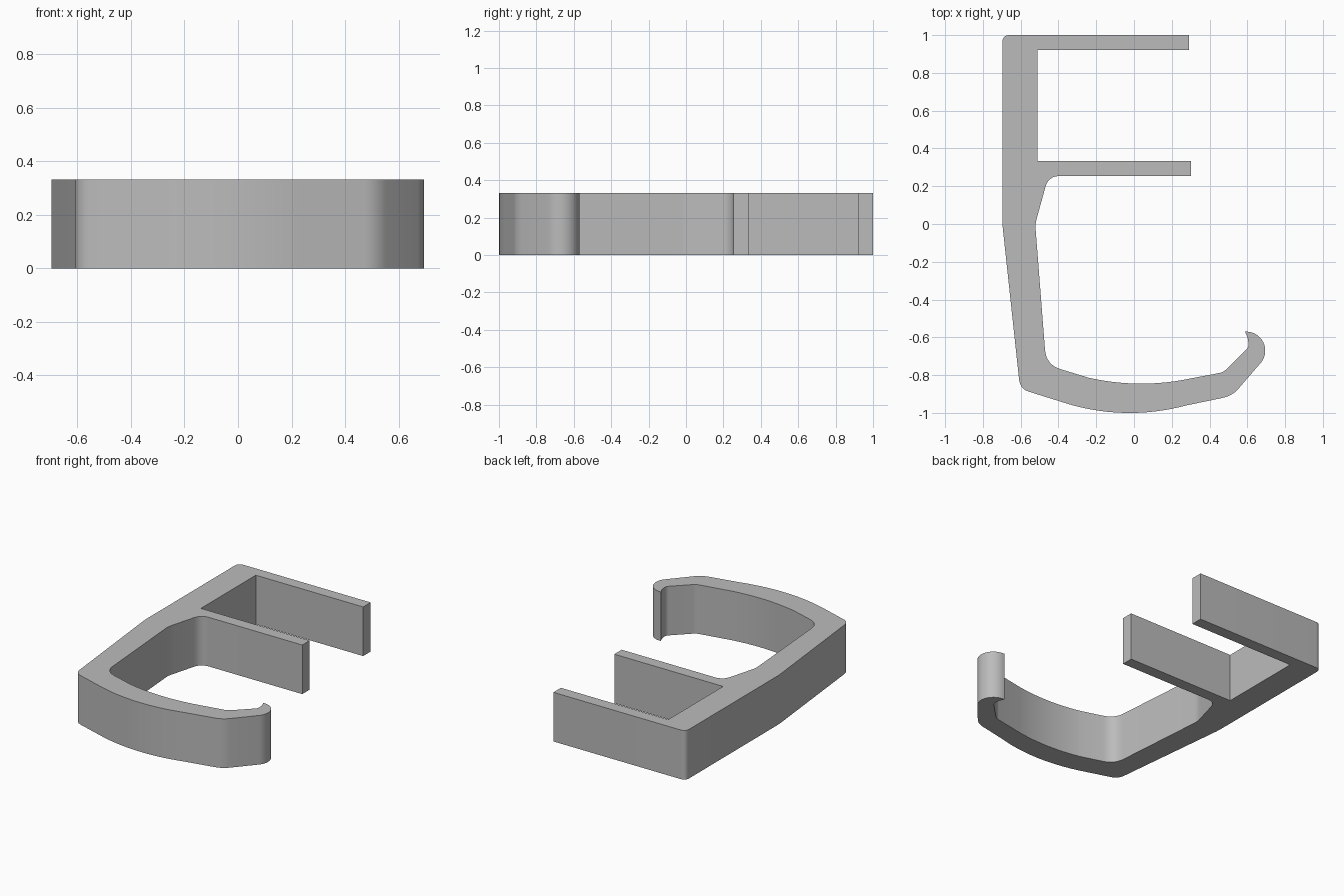
import bpy
import bmesh
import math
from mathutils import Vector

HEIGHT = 0.332

cube = bpy.data.objects.get("Cube")
if cube:
    bpy.data.objects.remove(cube, do_unlink=True)


def arc(a, b, c, steps):
    """Points on the circle from a through b to c."""
    a, b, c = Vector(a), Vector(b), Vector(c)
    d = 2 * (a.x * (b.y - c.y) + b.x * (c.y - a.y) + c.x * (a.y - b.y))
    aa, bb, cc = a.dot(a), b.dot(b), c.dot(c)
    mid = Vector(((aa * (b.y - c.y) + bb * (c.y - a.y) + cc * (a.y - b.y)) / d,
                  (aa * (c.x - b.x) + bb * (a.x - c.x) + cc * (b.x - a.x)) / d))
    r = (a - mid).length
    start = math.atan2(a.y - mid.y, a.x - mid.x)
    sweep = (math.atan2(c.y - mid.y, c.x - mid.x) - start) % math.tau
    if d < 0:
        sweep -= math.tau
    angles = [start + sweep * i / steps for i in range(steps + 1)]
    return [(mid.x + r * math.cos(t), mid.y + r * math.sin(t), 0) for t in angles]


def round_corners(points, steps=8):
    """Replace each corner (x, y, cut) by a curve starting cut away from it."""
    outline = []
    for i, (x, y, cut) in enumerate(points):
        p = Vector((x, y))
        if not cut:
            outline.append(p)
            continue
        before = Vector(points[i - 1][:2])
        after = Vector(points[(i + 1) % len(points)][:2])
        a = p + (before - p).normalized() * cut
        b = p + (after - p).normalized() * cut
        for k in range(steps + 1):
            t = k / steps
            outline.append(a * (1 - t) ** 2 + p * 2 * t * (1 - t) + b * t * t)
    return outline


# Back plate, outer side
profile = [(-0.697, 1, 0.04), (-0.697, 0, 0.03), (-0.603, -0.873, 0.05)]
# Bowed hook, outer side and curled tip
profile += arc((-0.38, -0.943), (0, -1), (0.27, -0.962), 16)
profile += [(0.52, -0.91, 0.05)]
profile += arc((0.673, -0.733), (0.665, -0.599), (0.588, -0.57), 16)
# Bowed hook, inner side
profile += [(0.603, -0.605, 0.01), (0.608, -0.652, 0.02), (0.473, -0.785, 0.025)]
profile += arc((0.24, -0.829), (0.03, -0.845), (-0.24, -0.814), 16)
profile += [(-0.465, -0.745, 0.08), (-0.523, 0, 0.03)]
# Lower and upper clamp arms
profile += [(-0.453, 0.254, 0.06), (0.303, 0.254, 0), (0.303, 0.333, 0),
            (-0.511, 0.333, 0), (-0.511, 0.92, 0), (0.292, 0.92, 0), (0.292, 1, 0)]

# Extrude the outline into the solid
bm = bmesh.new()
base = bm.faces.new([bm.verts.new((p.x, p.y, 0)) for p in round_corners(profile)])
extruded = bmesh.ops.extrude_face_region(bm, geom=[base], use_keep_orig=True)
top = [v for v in extruded["geom"] if isinstance(v, bmesh.types.BMVert)]
bmesh.ops.translate(bm, verts=top, vec=(0, 0, HEIGHT))
bmesh.ops.recalc_face_normals(bm, faces=bm.faces)
mesh = bpy.data.meshes.new("clamp_hook")
bm.to_mesh(mesh)
bm.free()

grey = bpy.data.materials.new("plain grey")
grey.use_nodes = True
grey.diffuse_color = (0.5, 0.5, 0.5, 1)
grey.node_tree.nodes["Principled BSDF"].inputs["Base Color"].default_value = (0.5, 0.5, 0.5, 1)
mesh.materials.append(grey)

hook = bpy.data.objects.new("clamp_hook", mesh)
bpy.context.collection.objects.link(hook)
bpy.context.view_layer.objects.active = hook
hook.select_set(True)
bpy.ops.object.shade_smooth_by_angle(angle=math.radians(30))
